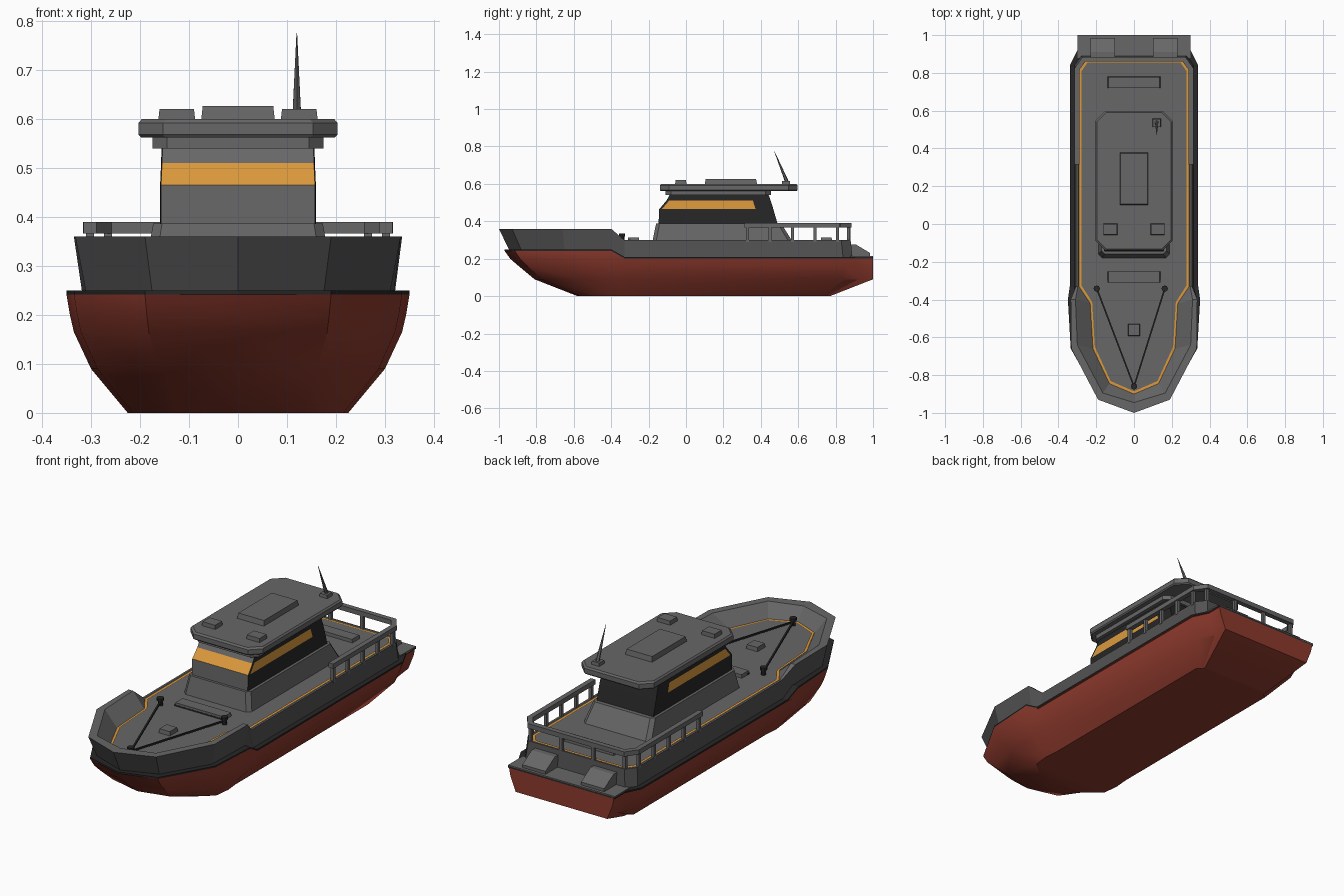
import bpy, bmesh, math
from mathutils import Vector

if "Cube" in bpy.data.objects:
    bpy.data.objects.remove(bpy.data.objects["Cube"])


def material(name, rgb):
    m = bpy.data.materials.new(name)
    m.diffuse_color = (*rgb, 1)
    m.use_nodes = True
    m.node_tree.nodes["Principled BSDF"].inputs["Base Color"].default_value = m.diffuse_color
    return m


RED = material("hull red", (0.27, 0.042, 0.026))
GREY = material("deck grey", (0.135, 0.135, 0.135))
SIDE = material("topside grey", (0.085, 0.085, 0.085))
DARK = material("near black", (0.02, 0.02, 0.02))
ORANGE = material("amber", (0.72, 0.32, 0.045))


def finish(name, bm, mats):
    bmesh.ops.remove_doubles(bm, verts=bm.verts, dist=1e-5)
    bmesh.ops.recalc_face_normals(bm, faces=bm.faces)
    me = bpy.data.meshes.new(name)
    bm.to_mesh(me)
    bm.free()
    for m in mats:
        me.materials.append(m)
    ob = bpy.data.objects.new(name, me)
    bpy.context.collection.objects.link(ob)
    return ob


def loft(name, rings, mats, bands=None, bottom=0, top=0):
    """Skin half outlines (stern to bow), mirrored across x, with strip caps."""
    bm = bmesh.new()
    n = len(rings[0])
    rows = []
    for r in rings:
        right = [bm.verts.new(p) for p in r]
        left = [right[i] if abs(p[0]) < 1e-6 else bm.verts.new((-p[0], p[1], p[2]))
                for i, p in enumerate(r)]
        loop = right + [v for v in reversed(left) if v not in right]
        rows.append((right, left, loop))
    for k in range(len(rows) - 1):
        a, b = rows[k][2], rows[k + 1][2]
        for i in range(len(a)):
            j = (i + 1) % len(a)
            f = bm.faces.new((a[i], a[j], b[j], b[i]))
            f.material_index = bands[k] if bands else 0
    for (right, left, _), idx in ((rows[0], bottom), (rows[-1], top)):
        for i in range(n - 1):
            vs = list(dict.fromkeys((right[i], right[i + 1], left[i + 1], left[i])))
            bm.faces.new(vs).material_index = idx
    return finish(name, bm, mats)


def box(name, c, s, mat, taper=1.0):
    """Box standing on c, size s, top scaled by taper."""
    bm = bmesh.new()
    bmesh.ops.create_cube(bm, size=1)
    for v in bm.verts:
        t = taper if v.co.z > 0 else 1
        v.co = Vector((c[0] + v.co.x * s[0] * t, c[1] + v.co.y * s[1] * t,
                       c[2] + (v.co.z + 0.5) * s[2]))
    return finish(name, bm, [mat])


def bar(name, a, b, w, h, mat):
    a, b = Vector(a), Vector(b)
    bm = bmesh.new()
    bmesh.ops.create_cube(bm, size=1)
    d = b - a
    side = d.cross(Vector((0, 0, 1))).normalized()
    up = side.cross(d).normalized()
    for v in bm.verts:
        v.co = (a + b) / 2 + d * v.co.x + side * v.co.y * w + up * v.co.z * h
    return finish(name, bm, [mat])


def cone(name, a, b, r1, r2, sides, mat):
    a, b = Vector(a), Vector(b)
    bm = bmesh.new()
    bmesh.ops.create_cone(bm, cap_ends=True, segments=sides, radius1=r1, radius2=r2,
                          depth=(b - a).length)
    q = Vector((0, 0, 1)).rotation_difference(b - a)
    for v in bm.verts:
        v.co = q @ v.co + (a + b) / 2
    return finish(name, bm, [mat])


# Red lower hull with dark rub rail and ledge
plan = [(.30, 1.0), (.30, .92), (.34, .84), (.34, -.33), (.35, -.40),
        (.335, -.66), (.19, -.915), (0, -.97)]
levels = [(0, .225, -.58, .77), (.09, .30, -.81, 1), (.165, .335, -.90, 1),
          (.20, .343, -.94, 1), (-.008, .35, -.97, 1), (.0001, .35, -.97, 1)]
rings = []
for k, (z, hw, bow, stern) in enumerate(levels):
    ring = []
    for x, y in plan:
        zz = z if k < 4 else (.25 if y < -.35 else .21) + z
        if y < -.4:
            y = -.4 + (y + .4) * (bow + .4) / -.57
        elif y > .7:
            y = .7 + (y - .7) * (stern - .7) / .3
        ring.append((x * hw / .35, y, zz))
    rings.append(ring)
hull = loft("lower_hull", rings, [RED, DARK], [0, 0, 0, 0, 1], 0, 1)
bpy.context.view_layer.objects.active = hull
hull.select_set(True)
bpy.ops.object.shade_smooth_by_angle(angle=math.radians(28))
hull.select_set(False)

# Grey topsides: outer wall, cap, inner bulwark wall, deck
base = [(.28, .89), (.315, .84), (.315, -.33), (.318, -.40), (.31, -.65), (.175, -.88), (0, -.945)]
rim = [(.27, .88), (.307, .83), (.307, -.33), (.335, -.40), (.332, -.66), (.19, -.93), (0, -1.0)]
inner = [(.262, .872), (.297, .825), (.297, -.33), (.31, -.40), (.30, -.64), (.165, -.895), (0, -.945)]
deck = [(.258, .866), (.292, .82), (.292, -.33), (.232, -.42), (.217, -.66), (.13, -.845), (0, -.90)]


def lift(outline, aft, fore):
    return [(x, y, fore if y < -.35 else aft) for x, y in outline]


loft("topsides", [lift(base, .205, .245), lift(rim, .30, .36), lift(inner, .30, .36),
                  lift(deck, .295, .295)], [SIDE, GREY], [0, 1, 1], 0, 1)

# Amber line round the deck edge
bm = bmesh.new()
for s in (1, -1):
    pts = [(0, .866)] + deck
    for (x0, y0), (x1, y1) in zip(pts, pts[1:]):
        q = [(x0, y0, 1), (x1, y1, 1), (x1, y1, 0), (x0, y0, 0)]
        bm.faces.new([bm.verts.new((s * x * (1 if o else .955), y if o else (y - .06) * .985 + .06,
                                    .298)) for x, y, o in q])
stripe = finish("deck_edge_line", bm, [ORANGE])

# Stern platform and sloped lockers
box("stern_platform", (0, .94, .205), (.60, .12, .01), GREY)
for s in (1, -1):
    bm = bmesh.new()
    prof = [(.86, .21), (.985, .21), (.985, .23), (.91, .275), (.86, .275)]
    f = bm.faces.new([bm.verts.new((s * .165 - .065, y, z)) for y, z in prof])
    ext = bmesh.ops.extrude_face_region(bm, geom=[f])
    bmesh.ops.translate(bm, vec=(.13, 0, 0),
                        verts=[g for g in ext["geom"] if isinstance(g, bmesh.types.BMVert)])
    finish("stern_locker", bm, [GREY])


def octo(hw, front, back, c, z):
    return [(hw - c, back, z), (hw, back - c, z), (hw, front + c, z), (hw - c, front, z)]


# Deckhouse base
loft("deckhouse", [octo(.19, -.18, .57, .02, .29), octo(.173, -.16, .51, .018, .387)], [GREY])

# Wheelhouse: dark sides, grey front, amber window band
rings = [[(hw, back, z), (hw, back - .095, z), (hw, front + .014, z), (hw - .002, front, z)]
         for z, hw, front, back in ((.385, .159, -.147, .49), (.465, .159, -.143, .467),
                                    (.51, .157, -.105, .453), (.545, .156, -.085, .44))]
cabin = loft("wheelhouse", rings, [DARK, GREY, ORANGE])
for p in cabin.data.polygons:
    c, nrm = p.center, p.normal
    if abs(nrm.z) > .95:
        continue
    front = nrm.y < -.5 and abs(c.x) < .1
    if .465 < c.z < .51 and (front or (-.1 < c.y < .35)):
        p.material_index = 2
    elif front:
        p.material_index = 1

# Roof slabs and roof fittings
loft("roof_underside", [octo(.175, -.11, .455, .03, .54), octo(.175, -.11, .455, .03, .566)], [GREY])
loft("roof", [octo(.198, -.135, .592, .05, .562), octo(.203, -.14, .597, .05, .568),
              octo(.203, -.14, .597, .05, .592), octo(.196, -.132, .59, .05, .60)], [GREY])
box("roof_hatch", (0, .24, .598), (.15, .28, .028), GREY, .96)
for s in (1, -1):
    box("roof_vent", (s * .125, -.028, .598), (.075, .06, .022), GREY, .94)
box("antenna_base", (.12, .535, .598), (.045, .045, .018), GREY, .9)
cone("antenna", (.12, .54, .61), (.12, .472, .775), .01, .0008, 6, GREY)

# Stern railing
half = [(.302, .32), (.302, .82), (.265, .872)]
path = half + [(-x, y) for x, y in reversed(half)]
for (x0, y0), (x1, y1) in zip(path, path[1:]):
    d = Vector((x1 - x0, y1 - y0, 0)).normalized() * .006
    bar("top_rail", (x0 - d.x, y0 - d.y, .378), (x1 + d.x, y1 + d.y, .378), .026, .024, GREY)
posts = [(.302, y) for y in (.33, .45, .57, .69, .81)] + [(.265, .868), (.09, .872)]
for x, y in posts:
    for s in (1, -1):
        box("rail_post", (s * x, y, .29), (.016, .016, .08), GREY)

# Deck boxes and hatch
for y in (-.28, .75):
    box("deck_box", (0, y, .29), (.28, .06, .022), GREY, .97)
box("foredeck_vent", (0, -.302, .29), (.28, .016, .012), DARK)
box("foredeck_hatch", (0, -.56, .29), (.065, .065, .025), GREY, .9)

# Bollards and mooring lines
bow = (0, -.86)
for x, y in (bow, (-.197, -.342), (.163, -.342)):
    cone("bollard", (x, y, .29), (x, y, .325), .012, .012, 8, DARK)
    cone("bollard_cap", (x, y, .32), (x, y, .334), .017, .017, 8, DARK)
    if (x, y) != bow:
        bar("mooring_line", (*bow, .312), (x, y, .312), .008, .008, DARK)
